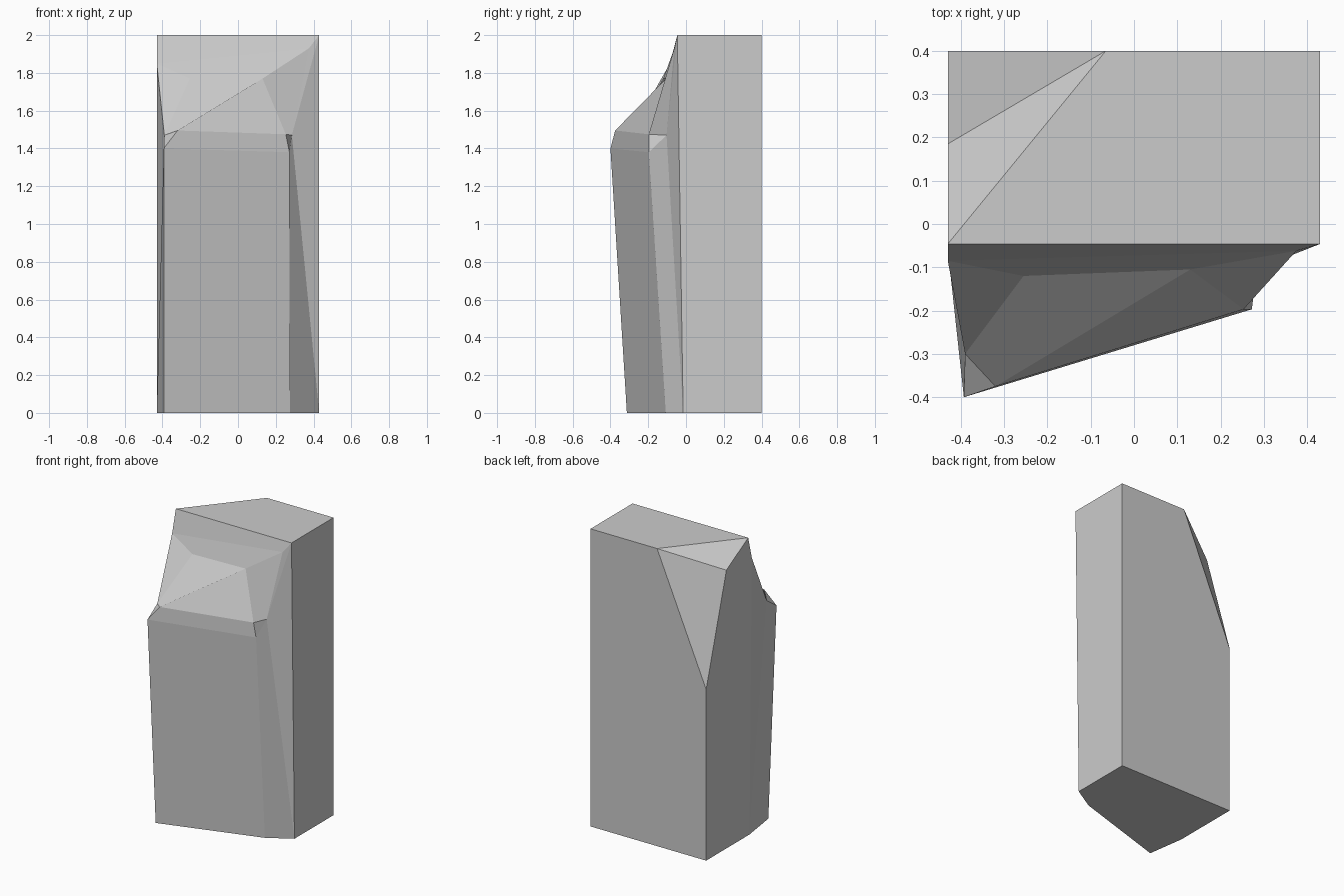
import bpy, bmesh

if "Cube" in bpy.data.objects:
    bpy.data.objects.remove(bpy.data.objects["Cube"])

# Named corner points of the boulder
P = {
    # ground outline, front
    'a': (-.43, -.06, 0), 'b': (-.393, -.313, 0), 'c': (.275, -.107, 0), 'd': (.43, -.015, 0),
    # front slab shoulder and its chipped bevel
    'e': (-.39, -.30, 1.47), 'f': (-.393, -.40, 1.40), 'g': (.272, -.197, 1.38), 'h': (.285, -.103, 1.47),
    'i': (-.32, -.375, 1.495), 'j': (.253, -.197, 1.475),
    # upper slope
    'k': (-.43, -.085, 1.85), 'l': (-.255, -.12, 1.77), 'm': (.13, -.105, 1.77), 'n': (.375, -.062, 1.93),
    # top front edge
    'o': (-.43, -.046, 2), 'p': (.43, -.046, 2),
    # back block with broken corner
    'q': (.43, .4, 2), 'r': (.43, .4, 0), 's': (-.43, .4, 0),
    't': (-.43, .4, 1.15), 'u': (-.065, .4, 2), 'v': (-.43, .185, 1.87),
}

bm = bmesh.new()
V = {k: bm.verts.new(co) for k, co in P.items()}


def face(names):
    names = list(dict.fromkeys(names))      # collapse repeated corners
    if len(names) > 2:
        bm.faces.new([V[n] for n in names])


# Front skin: rows from ground to top, left to right (repeats make triangles)
rows = ["aaabcdd", "keefghp", "keeijhp", "kklmmnp", "kkknnnp", "ooopppp"]
for lo, hi in zip(rows, rows[1:]):
    for i in range(len(lo) - 1):
        face(lo[i] + lo[i + 1] + hi[i + 1] + hi[i])

# Base, right, back, left, top and the two chipped corner facets
for cap in ("abcdrs", "drqp", "rstuq", "akovts", "opqu", "ouv", "vut"):
    face(cap)

bmesh.ops.recalc_face_normals(bm, faces=bm.faces)
mesh = bpy.data.meshes.new("standing_stone")
bm.to_mesh(mesh)
bm.free()
bpy.context.collection.objects.link(bpy.data.objects.new("standing_stone", mesh))
